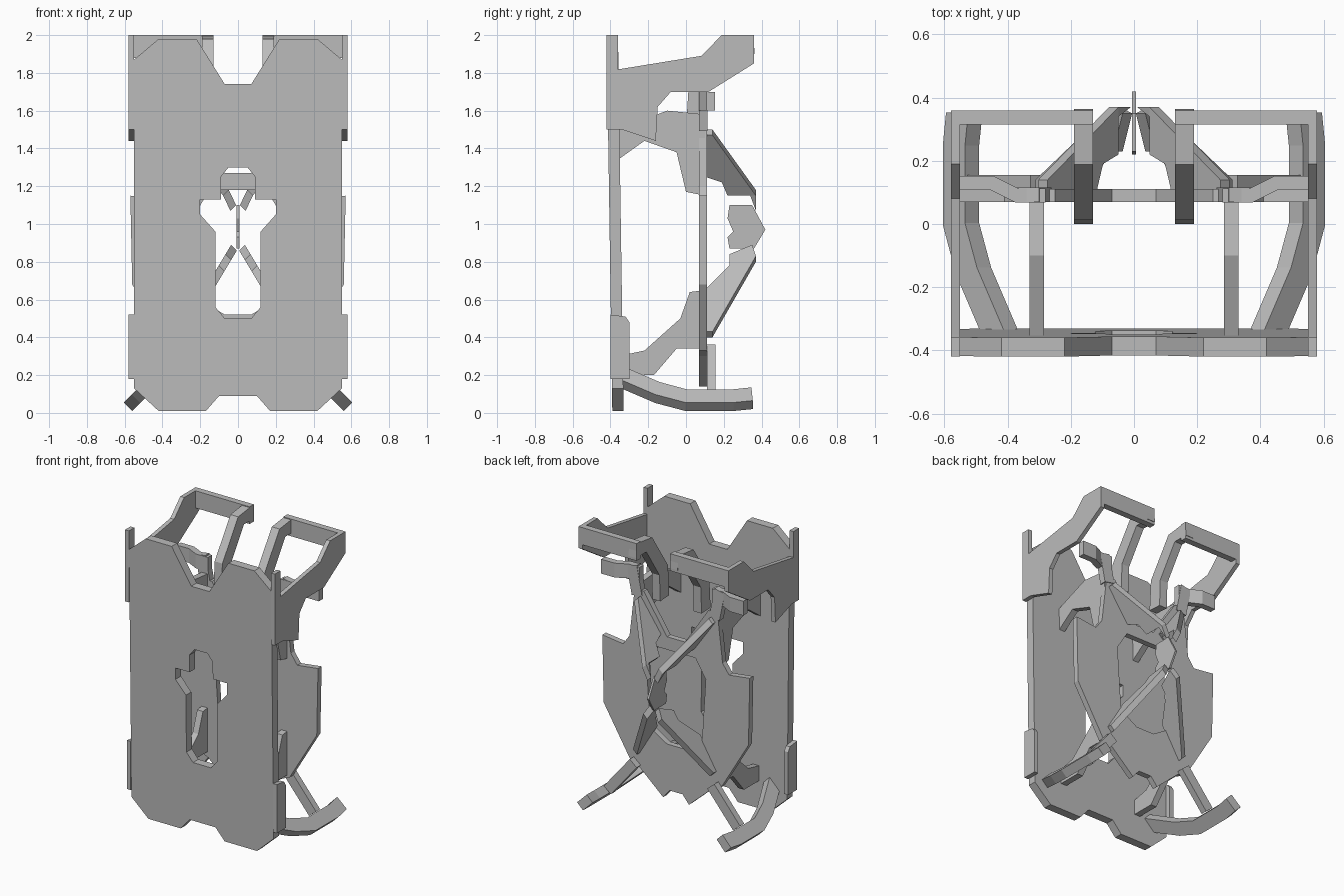
import bpy, bmesh
from mathutils import Vector

default_cube = bpy.data.objects.get("Cube")
if default_cube:
    bpy.data.objects.remove(default_cube)

# One plain material for every part
shade = .5
grey = bpy.data.materials.new("plain_grey")
grey.use_nodes = True
grey.diffuse_color = (shade, shade, shade, 1)
shader = grey.node_tree.nodes["Principled BSDF"]
shader.inputs["Base Color"].default_value = grey.diffuse_color

# Shared dimensions
top = 2
edge = .55          # half width of the front plate
front = -.36        # rear face of the front plate
shield_y = .07      # front face of the shield
shield_back = .11
rear = .36          # rearmost face of the handles
sheet = .03         # thin stock
bar = .045          # thick stock


def slab(name, loops, thickness):
    """Fill an outline (later loops are holes) and thicken it along a vector."""
    bm = bmesh.new()
    edges = []
    for loop in loops:
        verts = [bm.verts.new(point) for point in loop]
        edges += [bm.edges.new((verts[i - 1], verts[i])) for i in range(len(verts))]
    bmesh.ops.triangle_fill(bm, use_beauty=True, edges=edges)
    extruded = bmesh.ops.extrude_face_region(bm, geom=bm.faces[:])
    moved = [v for v in extruded["geom"] if isinstance(v, bmesh.types.BMVert)]
    bmesh.ops.translate(bm, verts=moved, vec=Vector(thickness))
    bmesh.ops.recalc_face_normals(bm, faces=bm.faces[:])
    bmesh.ops.dissolve_limit(bm, angle_limit=.01, verts=bm.verts[:], edges=bm.edges[:])
    mesh = bpy.data.meshes.new(name)
    bm.to_mesh(mesh)
    bm.free()
    mesh.materials.append(grey)
    part = bpy.data.objects.new(name, mesh)
    bpy.context.collection.objects.link(part)


def mirrored(half):
    """Complete a half outline across the centre line."""
    return half + [(-x, z) for x, z in reversed(half)]


def pair(name, points, thickness):
    """Build a slab on each side of the centre line."""
    for side, sign in (("left", 1), ("right", -1)):
        flip = Vector((sign, 1, 1))
        slab(side + "_" + name, [[Vector(p) * flip for p in points]], Vector(thickness) * flip)


def side_pair(name, x, profile, width):
    """Build a pair of upright slabs from a (y, z) profile."""
    pair(name, [(x, y, z) for y, z in profile], (width, 0, 0))


def box_profile(low, high):
    """Return the four corners of a rectangle."""
    (a, b), (c, d) = low, high
    return [(a, b), (c, b), (c, d), (a, d)]


def strap(path, width):
    """Outline a bent strap of constant width around a centre path."""
    path = [Vector(p) for p in path]
    one, other = [], []
    for i, point in enumerate(path):
        before = path[max(i - 1, 0)]
        after = path[min(i + 1, len(path) - 1)]
        along = (after - before).normalized()
        offset = Vector((-along.y, along.x)) * width / 2
        one.append(point + offset)
        other.append(point - offset)
    return one + other[::-1]


# Front plate with a cut-out, leaning slightly forward
plate = mirrored([(.07, 1.74), (.22, 1.98), (.42, 1.98), (edge, 1.87),
                  (edge, .13), (.42, .01), (.17, .01), (.1, .09)])
keyhole = mirrored([(.07, .5), (.12, .56), (.12, .96), (.2, 1.05),
                    (.2, 1.13), (.09, 1.13), (.09, 1.25), (.05, 1.3)])
lean = .015
slab("front_plate", [[(x, front - sheet - lean * z, z) for x, z in loop]
                     for loop in (plate, keyhole)], (0, .06, 0))

# Back shield with a notched top and a window
shield = mirrored([(.07, 1.27), (.25, 1.54), (.32, 1.54), (.36, 1.2), (.41, 1.13),
                   (.57, 1.15), (.56, .68), (.35, .33), (.28, .3), (.1, .14), (.05, .2)])
window = mirrored([(.07, .52), (.2, .6), (.23, 1.05), (.15, 1.18)])
slab("back_shield", [[(x, shield_y, z) for x, z in loop] for loop in (shield, window)],
     (0, shield_back - shield_y, 0))

# Upper side brackets and the tabs beside the plate top
bracket = [(-.42, 1.5), (-.42, 1.81), (-.35, 1.82), (.08, 1.89), (.19, top), (rear, top),
           (rear, 1.85), (.12, 1.7), (-.08, 1.7), (-.15, 1.62), (-.16, 1.44), (-.34, 1.5)]
side_pair("side_bracket", edge, bracket, sheet)
side_pair("top_tab", edge, box_profile((-.42, 1.8), (front, top)), sheet)

# Rear handle beams and their inner arms
beam_height = .12
beam = box_profile((.13, top - beam_height), (edge + sheet, top))
pair("handle_beam", [(x, rear, z) for x, z in beam], (0, -bar, 0))
arm = strap([(.05, 1.5), (.06, 1.7), (.22, 1.94), (rear, 1.95)], .1)
side_pair("handle_arm", .13, arm, .06)

# Struts joining the front plate to the shield
upper_strut = [(front, 1.5), (-.1, 1.6), (.1, 1.58), (.1, 1.15), (0, 1.17),
               (-.05, 1.38), (-.22, 1.44), (front, 1.34)]
lower_strut = [(front, .3), (-.22, .33), (-.03, .5), (.02, .64), (.1, .65),
               (.1, .34), (-.05, .34), (-.17, .2), (front, .2)]
for name, profile in (("upper_strut", upper_strut), ("lower_strut", lower_strut)):
    side_pair(name, .285, profile, bar)

# Bent ties from the shield corners to the side brackets
tie = strap([(.28, .09), (.37, .09), (.45, .13), (edge, .13)], bar)
pair("corner_tie", [(x, y, 1.6) for x, y in tie], (0, 0, .1))
post = strap([(.3, 1.5), (.34, 1.7)], .08)
pair("corner_post", [(x, shield_y, z) for x, z in post], (0, bar, 0))

# Diagonal ribs meeting behind the shield
upper_rib = [(.1, 1.5), (.14, 1.5), (.37, 1.18), (.37, 1.1), (.34, 1.18),
             (.22, 1.18), (.19, 1.25), (.1, 1.28)]
lower_rib = [(.1, .4), (.14, .4), (.37, .8), (.35, .86),
             (.23, .81), (.23, .75), (.1, .62)]
pair("upper_rib", [(max(.01, .7 * (z - 1.11)), y, z) for y, z in upper_rib],
     (sheet, 0, -sheet))
pair("lower_rib", [(.6 * (.87 - z), y, z) for y, z in lower_rib], (sheet, 0, sheet))

# Thin centre blade
blade = [(.23, .87), (.22, .93), (.25, .96), (.22, 1.03), (.23, 1.1), (.35, 1.1),
         (.42, .97), (rear, .87)]
blade_width = .014
slab("centre_blade", [[(-blade_width / 2, y, z) for y, z in blade]], (blade_width, 0, 0))

# Splayed feet lying in tilted planes, linked to the shield
foot = strap([(.41, front), (.5, -.15), (.54, 0), (.54, .25), (.53, .35)], .07)
pair("foot", [(x - sheet / 2, y, .585 - x) for x, y in foot], (bar, 0, bar))
link = strap([(.3, .34), (.5, .1)], .07)
pair("foot_link", [(x, shield_back, z) for x, z in link], (0, bar, 0))

# Lower side bumpers
bumper = [(-.4, .18), (-.4, .52), (-.32, .51), (-.3, .48), (-.3, .18)]
side_pair("side_bumper", edge, bumper, sheet)
